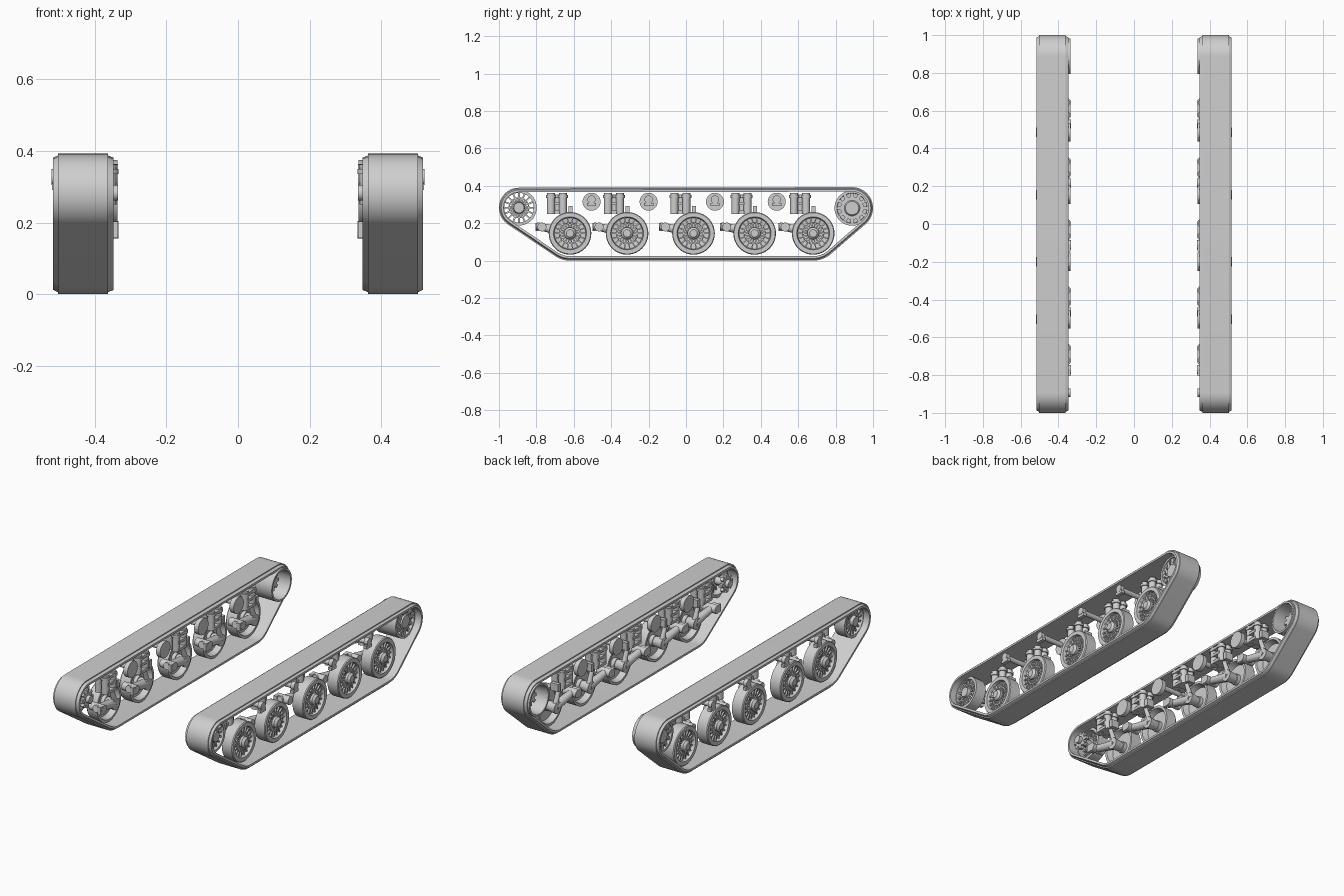
import bpy, bmesh
from math import pi, cos, sin, acos, atan2, hypot
from mathutils import Vector, Matrix

old = bpy.data.objects.get("Cube")
if old:
    bpy.data.objects.remove(old, do_unlink=True)

COLOUR = (0.62, 0.62, 0.62, 1)
grey = bpy.data.materials.new("plain_grey")
grey.use_nodes = True
grey.diffuse_color = COLOUR
grey.node_tree.nodes["Principled BSDF"].inputs["Base Color"].default_value = COLOUR


def finish(name, bm):
    """Turn a bmesh into a grey object mirrored to the other track."""
    bmesh.ops.recalc_face_normals(bm, faces=bm.faces)
    mesh = bpy.data.meshes.new(name)
    bm.to_mesh(mesh)
    bm.free()
    mesh.materials.append(grey)
    ob = bpy.data.objects.new(name, mesh)
    bpy.context.collection.objects.link(ob)
    ob.modifiers.new("other_side", 'MIRROR')
    bpy.ops.object.select_all(action='DESELECT')
    ob.select_set(True)
    bpy.context.view_layer.objects.active = ob
    bpy.ops.object.shade_smooth_by_angle(angle=0.6)


def rod(bm, a, b, r1, r2=None, n=16):
    """Cylinder or cone between two points."""
    a, b = Vector(a), Vector(b)
    turn = (b - a).to_track_quat('Z', 'Y').to_matrix().to_4x4()
    bmesh.ops.create_cone(bm, cap_ends=True, segments=n, radius1=r1, radius2=r2 or r1,
                          depth=(b - a).length, matrix=Matrix.Translation((a + b) / 2) @ turn)


def box(bm, centre, size, tilt=0):
    m = Matrix.Translation(centre) @ Matrix.Rotation(tilt, 4, 'X') @ Matrix.Diagonal((*size, 1))
    bmesh.ops.create_cube(bm, size=1, matrix=m)


def bridge(bm, loops):
    """Join rings of points into a closed tube that wraps both ways."""
    rows = [[bm.verts.new(p) for p in loop] for loop in loops]
    for i, row in enumerate(rows):
        nxt = rows[(i + 1) % len(rows)]
        for j in range(len(row)):
            k = (j + 1) % len(row)
            bm.faces.new((row[j], row[k], nxt[k], nxt[j]))


def lathe(bm, y, z, profile, n=40):
    """Spin a closed (x, radius) profile about a crosswise axle."""
    bridge(bm, [[(x, y + r * cos(t), z + r * sin(t)) for x, r in profile]
                for t in (2 * pi * i / n for i in range(n))])


def spokes(bm, y, z, x, r1, r2, count, width, depth):
    for i in range(count):
        t = 2 * pi * i / count
        r = (r1 + r2) / 2
        box(bm, (x, y + r * cos(t), z + r * sin(t)), (depth, r2 - r1, width), t)


# Track belt: a stepped section swept round the wheel circles
IDLER, SPROCKET = (-.893, .283), (.888, .281)
circles = [(*IDLER, .107), (-.62, .144, .144), (.68, .144, .144), (*SPROCKET, .112)]
normals = []
for (y1, z1, r1), (y2, z2, r2) in zip(circles, circles[1:] + circles[:1]):
    normals.append(atan2(z2 - z1, y2 - y1) - acos((r1 - r2) / hypot(y2 - y1, z2 - z1)))
path = []
for i, (y, z, r) in enumerate(circles):
    start = normals[i - 1]
    sweep = (normals[i] - start) % (2 * pi)
    steps = max(6, int(sweep / .11))
    for s in range(steps + 1):
        t = start + sweep * s / steps
        path.append((y, z, r, cos(t), sin(t)))
section = [(.347, -.024), (.516, -.024), (.516, -.012), (.503, -.006), (.503, 0),
           (.363, 0), (.363, -.006), (.347, -.012)]
bm = bmesh.new()
bridge(bm, [[(x, y + (r + o) * c, z + (r + o) * s) for x, o in section]
            for y, z, r, c, s in path])
finish("track_belt", bm)

# Road wheels with rim, dished web, spokes and hub, plus swing arm and spring unit
WHEELS = (-.62, -.315, .04, .367, .68)
for i, y in enumerate(WHEELS):
    z = .146
    bm = bmesh.new()
    lathe(bm, y, z, [(.408, .114), (.472, .114), (.477, .11), (.477, .088), (.457, .083),
                     (.45, .02), (.442, .02), (.442, .09), (.408, .1)])
    lathe(bm, y, z, [(.45, .058), (.464, .056), (.464, .049), (.45, .049)])
    spokes(bm, y, z, .456, .025, .09, 18, .007, .018)
    rod(bm, (.42, y, z), (.478, y, z), .032, n=24)
    rod(bm, (.478, y, z), (.49, y, z), .032, .02, 24)
    finish(f"road_wheel_{i + 1}", bm)

    bm = bmesh.new()
    py, pz = y - .15, .18
    rod(bm, (.372, py, pz), (.385, y, z), .02, .028)
    rod(bm, (.362, y, z), (.43, y, z), .034, .026, 20)
    rod(bm, (.334, py, pz), (.42, py, pz), .024)
    rod(bm, (.37, py, pz), (.37, py - .03, pz + .005), .02)
    box(bm, (.345, py - .015, pz), (.02, .04, .045))
    rod(bm, (.375, y + .01, z), (.375, y - .03, .25), .016, .012)
    finish(f"swing_arm_{i + 1}", bm)

    bm = bmesh.new()
    for dy in (-.032, .032):
        sy = y - .07 + dy
        for x in (.36, .405):
            rod(bm, (x, sy, .25), (x, sy, .362), .021)
            rod(bm, (x, sy, .335), (x, sy, .35), .027)
    for sz in (.26, .305, .345):
        box(bm, (.375, y - .07, sz), (.075, .075, .016))
    box(bm, (.385, y - .07, .305), (.012, .03, .1))
    box(bm, (.375, y + .002, .27), (.05, .022, .045))
    finish(f"spring_unit_{i + 1}", bm)

# Return rollers: inner disc, thin cross shaft and small outer clip
for i, y in enumerate((-.505, -.2, .155, .485)):
    z = .315
    bm = bmesh.new()
    rod(bm, (.335, y, z), (.362, y, z), .048, n=28)
    rod(bm, (.362, y, z + .01), (.51, y, z + .01), .015)
    rod(bm, (.497, y, z + .012), (.52, y, z + .012), .022)
    box(bm, (.508, y, z - .015), (.022, .05, .018))
    finish(f"return_roller_{i + 1}", bm)

# Front idler: spoked open rim with a lobed inner flange
y, z = IDLER
bm = bmesh.new()
lathe(bm, y, z, [(.41, .095), (.477, .095), (.477, .079), (.41, .079)])
lathe(bm, y, z, [(.45, .056), (.464, .056), (.464, .049), (.45, .049)])
spokes(bm, y, z, .456, .026, .082, 16, .009, .02)
rod(bm, (.425, y, z), (.485, y, z), .034, .028, 24)
finish("front_idler", bm)
bm = bmesh.new()
rod(bm, (.335, y, z), (.43, y, z), .022)
rod(bm, (.355, y, z), (.375, y, z), .036, n=24)
spokes(bm, y, z, .365, .03, .052, 8, .018, .02)
finish("idler_flange", bm)

# Rear drive: open drum with a toothed plate on the outer face
y, z = SPROCKET
bm = bmesh.new()
lathe(bm, y, z, [(.336, .094), (.474, .094), (.474, .08), (.44, .078), (.336, .083)], 48)
rod(bm, (.434, y, z), (.45, y, z), .082, n=40)
rod(bm, (.39, y, z), (.436, y, z), .034, n=24)
spokes(bm, y, z, .4, .03, .052, 8, .018, .02)
finish("drive_drum", bm)
bm = bmesh.new()
rod(bm, (.45, y, z), (.467, y, z), .062, n=36)
spokes(bm, y, z, .459, .055, .08, 12, .018, .016)
rod(bm, (.467, y, z), (.475, y, z), .042, .036, 24)
for i in range(10):
    t = 2 * pi * i / 10
    by, bz = y + .052 * cos(t), z + .052 * sin(t)
    rod(bm, (.465, by, bz), (.473, by, bz), .006, n=8)
finish("drive_sprocket", bm)
